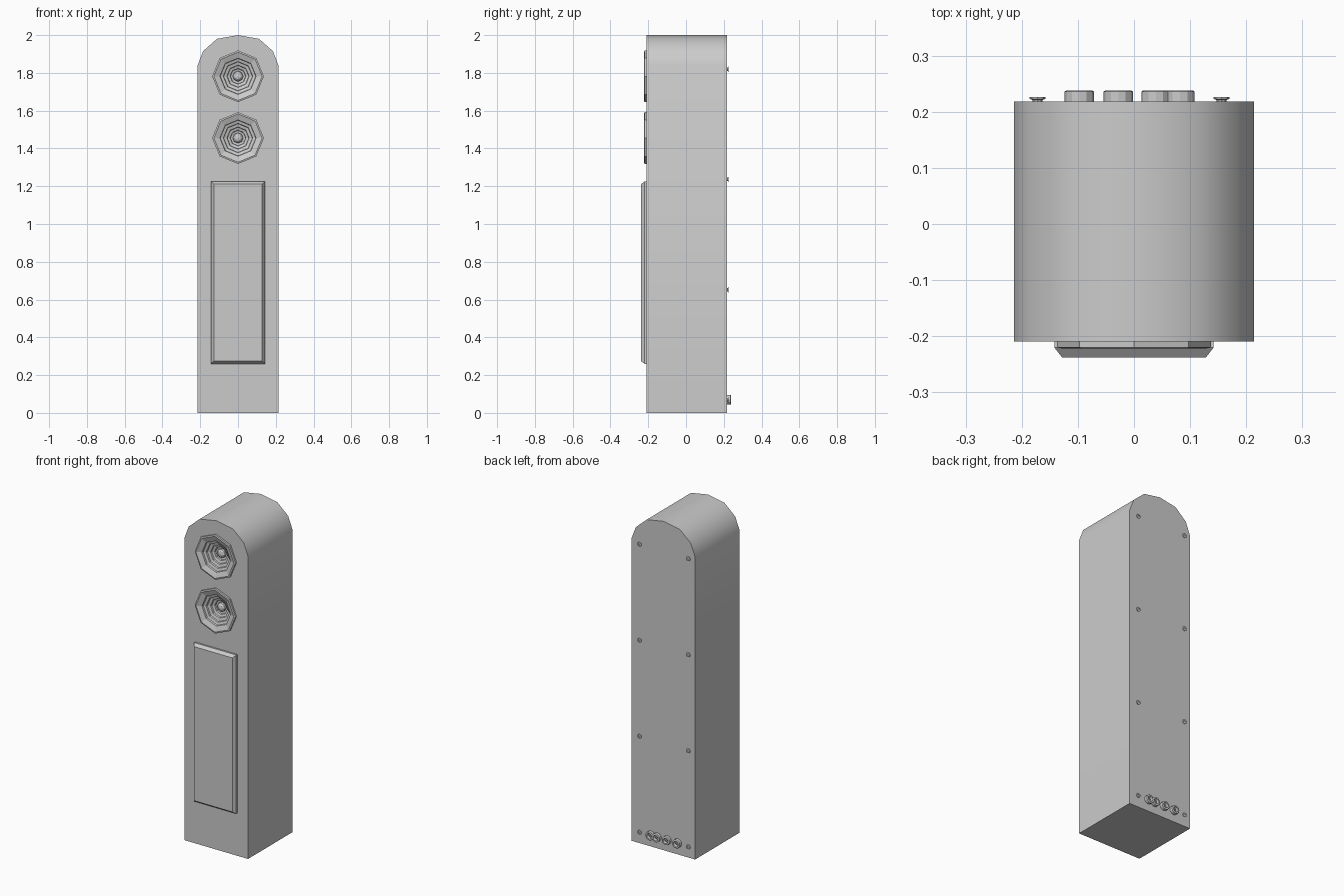
import bpy, bmesh
from math import sin, cos, pi, radians
from mathutils import Vector

if "Cube" in bpy.data.objects:
    bpy.data.objects.remove(bpy.data.objects["Cube"])

FRONT, BACK = -0.209, 0.218


def make_object(name, bm, smooth=None):
    bmesh.ops.recalc_face_normals(bm, faces=bm.faces)
    mesh = bpy.data.meshes.new(name)
    bm.to_mesh(mesh)
    bm.free()
    ob = bpy.data.objects.new(name, mesh)
    bpy.context.collection.objects.link(ob)
    if smooth:
        mesh.shade_smooth()
        mesh.set_sharp_from_angle(angle=radians(smooth))
    return ob


def lathe(name, profile, x, z, sides=8, smooth=None):
    """Spin (radius, y) points about a y-axis line through (x, z)."""
    bm = bmesh.new()
    rings = []
    for r, y in profile:
        n = 1 if r == 0 else sides
        rings.append([bm.verts.new((x + r * cos(2 * pi * i / sides), y,
                                    z + r * sin(2 * pi * i / sides)))
                      for i in range(n)])
    for a, b in zip(rings, rings[1:]):
        for i in range(sides):
            j = (i + 1) % sides
            if len(a) == 1:
                bm.faces.new((a[0], b[i], b[j]))
            elif len(b) == 1:
                bm.faces.new((a[i], a[j], b[0]))
            else:
                bm.faces.new((a[i], a[j], b[j], b[i]))
    return make_object(name, bm, smooth)


# Cabinet: arched outline extruded front to back
half = [(0.214, 0), (0.214, 1.84), (0.185, 1.915), (0.112, 1.98)]
outline = half + [(0, 2.0)] + [(-x, z) for x, z in reversed(half)]
bm = bmesh.new()
face = bm.faces.new([bm.verts.new((x, FRONT, z)) for x, z in outline])
ext = bmesh.ops.extrude_face_region(bm, geom=[face], use_keep_orig=True)
verts = [g for g in ext["geom"] if isinstance(g, bmesh.types.BMVert)]
bmesh.ops.translate(bm, verts=verts, vec=Vector((0, BACK - FRONT, 0)))
cabinet = make_object("cabinet", bm)

# Speakers: holes in the cabinet, filled with stepped octagonal cones
cone = [(0, -0.135), (0.122, -0.135), (0.122, -0.207), (0.137, -0.207),
        (0.137, -0.220), (0.128, -0.222), (0.096, -0.210),
        (0.094, -0.200), (0.078, -0.195), (0.076, -0.185),
        (0.059, -0.180), (0.057, -0.170), (0.042, -0.165),
        (0.040, -0.155), (0.028, -0.152), (0.026, -0.162),
        (0.016, -0.171), (0, -0.174)]
bpy.context.view_layer.objects.active = cabinet
for label, z in (("upper", 1.782), ("lower", 1.455)):
    cutter = lathe("speaker_cutter", [(0, -0.3), (0.125, -0.3),
                                      (0.125, -0.13), (0, -0.13)], 0, z)
    cutter.hide_render = True
    mod = cabinet.modifiers.new("speaker_hole", 'BOOLEAN')
    mod.operation, mod.solver, mod.object = 'DIFFERENCE', 'EXACT', cutter
    bpy.ops.object.modifier_apply(modifier=mod.name)
    bpy.data.objects.remove(cutter)
    lathe(label + "_speaker", cone, 0, z)
cabinet.data.shade_smooth()
cabinet.data.set_sharp_from_angle(angle=radians(40))

# Front panel: slab with a chamfered front edge
bm = bmesh.new()
loops = []
for inset, y in ((0, FRONT + 0.005), (0, -0.220), (0.014, -0.238)):
    w, lo, hi = 0.142 - inset, 0.26 + inset, 1.225 - inset
    loops.append([bm.verts.new((x, y, z)) for x, z in
                  ((-w, lo), (w, lo), (w, hi), (-w, hi))])
for a, b in zip(loops, loops[1:]):
    for i in range(4):
        j = (i + 1) % 4
        bm.faces.new((a[i], a[j], b[j], b[i]))
bm.faces.new(loops[0])
bm.faces.new(loops[-1])
make_object("front_panel", bm)

# Back screws: four rows on both sides
screw = [(0, BACK - 0.004), (0.009, BACK - 0.004), (0.009, 0.221),
         (0.014, 0.223), (0.014, 0.226), (0.006, 0.226), (0.005, 0.223),
         (0, 0.223)]
for side in (-1, 1):
    for row in range(4):
        lathe("back_screw", screw, side * 0.164 - 0.008, 0.068 + 0.584 * row)

# Back sockets: hollow rings, one pair overlapping
socket = [(0, BACK - 0.004), (0.026, BACK - 0.004), (0.026, 0.236),
          (0.023, 0.238), (0.016, 0.238), (0.014, 0.222), (0.006, 0.222),
          (0.005, 0.230), (0, 0.231)]
for x in (-0.0975, -0.028, 0.039, 0.082):
    lathe("back_socket", socket, x, 0.07, sides=12)
